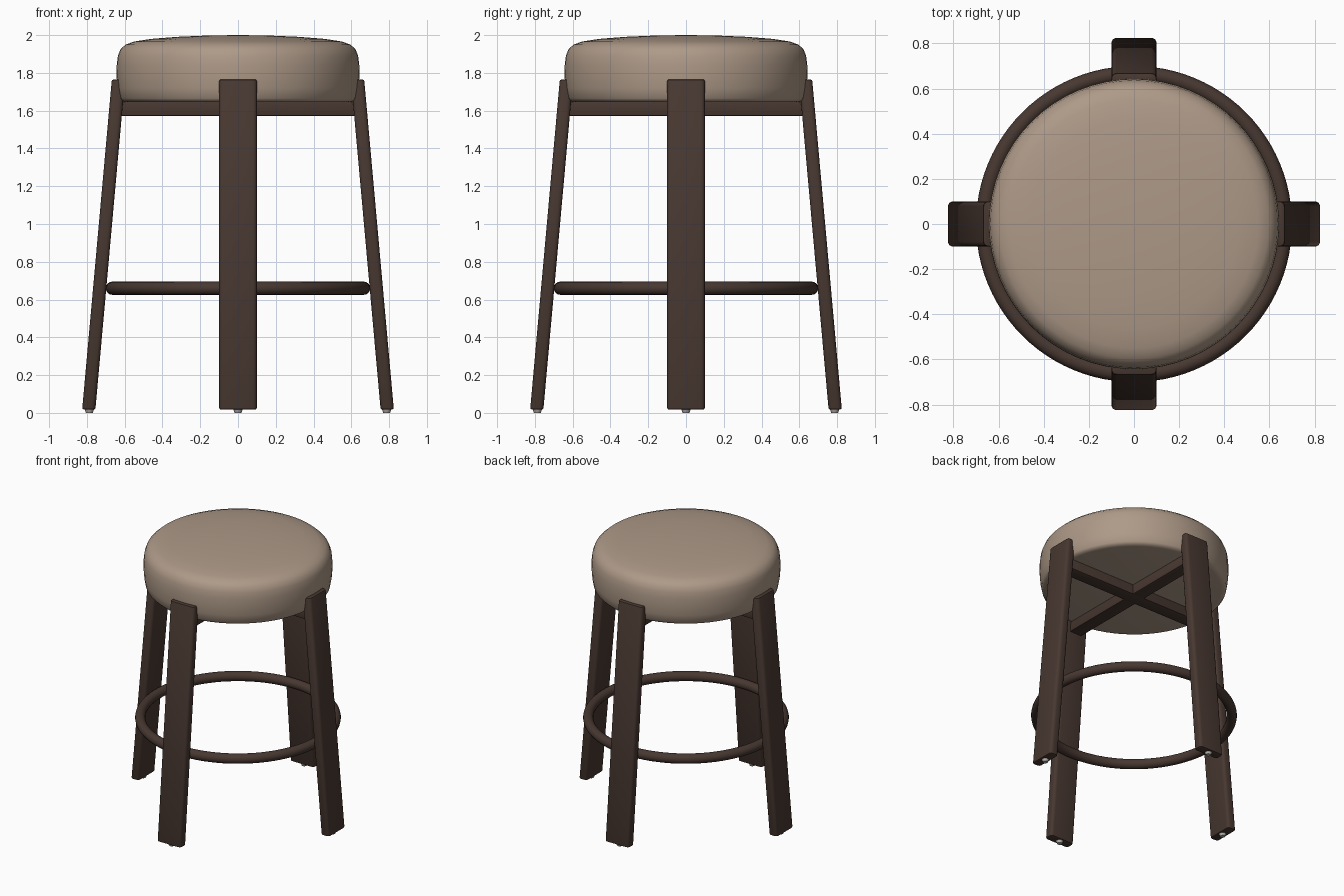
import bpy, bmesh, math
from mathutils import Matrix, Vector

cube = bpy.data.objects.get("Cube")
if cube:
    bpy.data.objects.remove(cube)


def material(name, color):
    m = bpy.data.materials.new(name)
    m.use_nodes = True
    m.diffuse_color = (*color, 1)
    m.node_tree.nodes["Principled BSDF"].inputs["Base Color"].default_value = (*color, 1)
    return m


fabric = material("beige_fabric", (0.42, 0.32, 0.245))
wood = material("dark_brown_wood", (0.064, 0.039, 0.030))
plastic = material("grey_glide", (0.45, 0.43, 0.41))


def finish(bm, name, mat, angle=40):
    bmesh.ops.recalc_face_normals(bm, faces=bm.faces)
    mesh = bpy.data.meshes.new(name)
    bm.to_mesh(mesh)
    bm.free()
    mesh.materials.append(mat)
    ob = bpy.data.objects.new(name, mesh)
    bpy.context.collection.objects.link(ob)
    bpy.ops.object.select_all(action='DESELECT')
    ob.select_set(True)
    bpy.context.view_layer.objects.active = ob
    bpy.ops.object.shade_smooth_by_angle(angle=math.radians(angle))
    return ob


def lathe(name, profile, mat, closed=False, steps=64):
    """Spin a radius/height profile around the vertical axis."""
    bm = bmesh.new()
    verts = [bm.verts.new((r, 0, z)) for r, z in profile]
    edges = [bm.edges.new(p) for p in zip(verts, verts[1:])]
    if closed:
        edges.append(bm.edges.new((verts[-1], verts[0])))
    bmesh.ops.spin(bm, geom=verts + edges, axis=(0, 0, 1), cent=(0, 0, 0),
                   angle=math.tau, steps=steps)
    bmesh.ops.remove_doubles(bm, verts=bm.verts, dist=0.0005)
    return finish(bm, name, mat)


# Upholstered seat with a gently domed top
lathe("seat_cushion", [
    (0, 1.645), (0.59, 1.645), (0.615, 1.65), (0.628, 1.665), (0.638, 1.72),
    (0.643, 1.78), (0.642, 1.84), (0.636, 1.89), (0.622, 1.925), (0.595, 1.95),
    (0.55, 1.966), (0.46, 1.98), (0.32, 1.991), (0.16, 1.998), (0, 2.0)], fabric)

# Round footrest ring
ring = [(0.665 + 0.035 * math.cos(i * math.tau / 16),
         0.66 + 0.035 * math.sin(i * math.tau / 16)) for i in range(16)]
lathe("footrest_ring", ring, wood, closed=True, steps=96)


def build_leg(name, turn):
    """Splayed plank leg: rounded long edges, finely eased ends."""
    bm = bmesh.new()
    bmesh.ops.create_cube(bm, size=1)
    for v in bm.verts:
        top = v.co.z > 0
        v.co = Vector(((0.633 if top else 0.79) + v.co.x * 0.07,
                       v.co.y * 0.2, 1.765 if top else 0.018))
    long_edges = [e for e in bm.edges if abs(e.verts[0].co.z - e.verts[1].co.z) > 1]
    bmesh.ops.bevel(bm, geom=long_edges, offset=0.022, segments=4,
                    profile=0.5, affect='EDGES')
    ends = [e for e in bm.edges if abs(e.verts[0].co.z - e.verts[1].co.z) < 0.1]
    bmesh.ops.bevel(bm, geom=ends, offset=0.009, segments=2,
                    profile=0.5, affect='EDGES')
    bm.transform(Matrix.Rotation(turn, 4, 'Z'))
    return finish(bm, name, wood)


def build_glide(name, turn):
    """Small floor glide under a leg."""
    bm = bmesh.new()
    bmesh.ops.create_cone(bm, cap_ends=True, segments=16, radius1=0.018,
                          radius2=0.027, depth=0.024,
                          matrix=Matrix.Translation((0.787, 0, 0.012)))
    bm.transform(Matrix.Rotation(turn, 4, 'Z'))
    return finish(bm, name, plastic)


for i, side in enumerate(("left", "back", "right", "front")):
    build_leg(side + "_leg", i * math.pi / 2)
    build_glide(side + "_glide", i * math.pi / 2)

# Crossed rails under the seat
for name, turn in (("side_rail", 0), ("front_back_rail", math.pi / 2)):
    bm = bmesh.new()
    bmesh.ops.create_cube(bm, size=1)
    bm.transform(Matrix.Rotation(turn, 4, 'Z') @ Matrix.Translation((0, 0, 1.61))
                 @ Matrix.Diagonal((1.25, 0.1, 0.075, 1)))
    bmesh.ops.bevel(bm, geom=bm.edges[:], offset=0.006, segments=2,
                    profile=0.5, affect='EDGES')
    finish(bm, name, wood)
